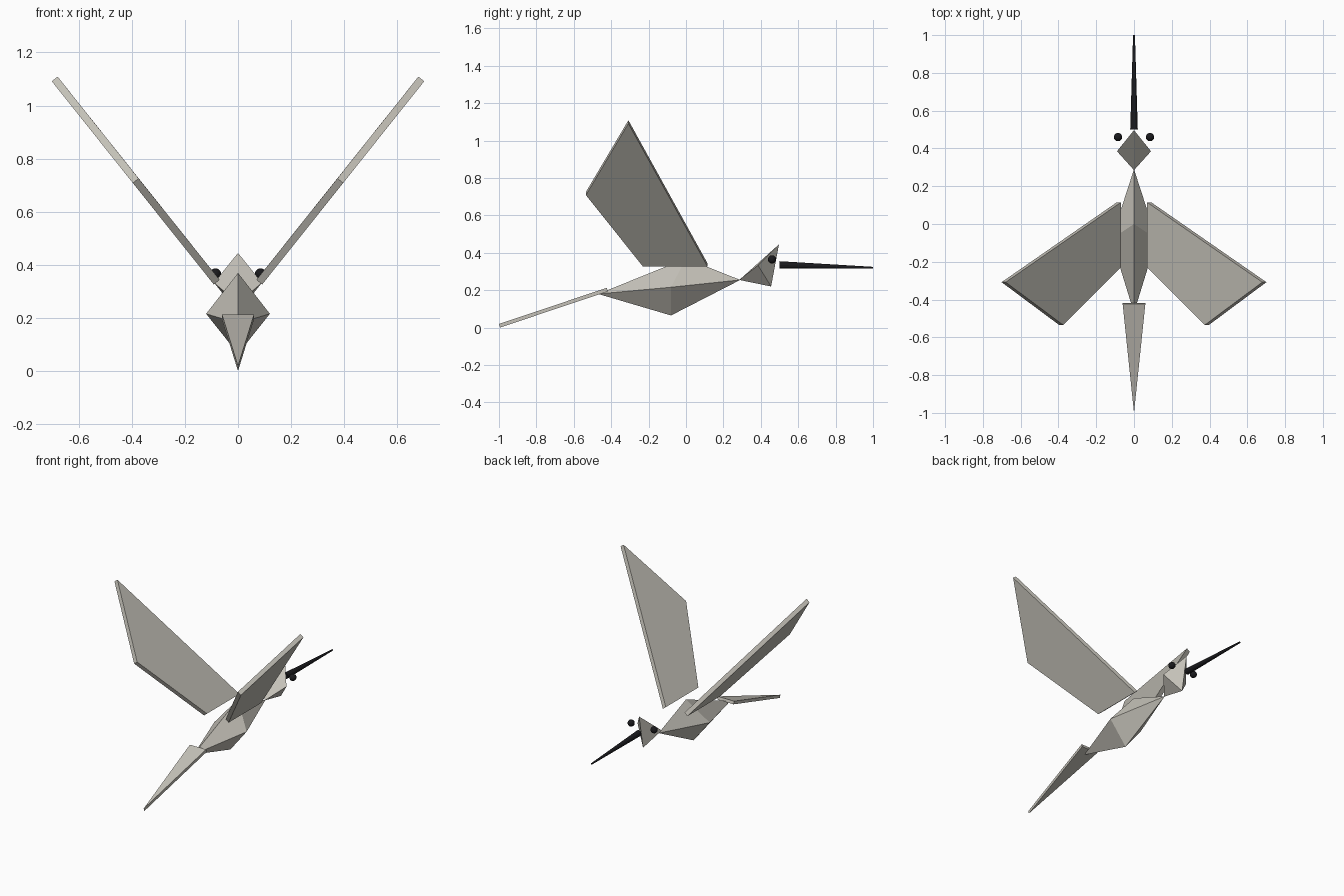
import bpy, bmesh, math
from mathutils import Vector

if "Cube" in bpy.data.objects:
    bpy.data.objects.remove(bpy.data.objects["Cube"])


def material(name, rgb):
    m = bpy.data.materials.new(name)
    m.diffuse_color = (*rgb, 1.0)
    m.use_nodes = True
    m.node_tree.nodes["Principled BSDF"].inputs["Base Color"].default_value = m.diffuse_color
    return m


PAPER = material("warm grey paper", (0.56, 0.54, 0.485))
BLACK = material("black", (0.01, 0.01, 0.012))


def finish(bm, name, mat):
    bmesh.ops.recalc_face_normals(bm, faces=bm.faces)
    mesh = bpy.data.meshes.new(name)
    bm.to_mesh(mesh)
    bm.free()
    mesh.materials.append(mat)
    ob = bpy.data.objects.new(name, mesh)
    bpy.context.collection.objects.link(ob)
    return ob


def faceted(name, points):
    """Folded solid: convex hull of a few corner points, flat faces merged."""
    bm = bmesh.new()
    for p in points:
        bm.verts.new(p)
    bmesh.ops.convex_hull(bm, input=bm.verts)
    bmesh.ops.dissolve_limit(bm, angle_limit=math.radians(0.5),
                             verts=bm.verts, edges=bm.edges)
    return finish(bm, name, PAPER)


def plate(name, outline, thickness):
    """Flat convex sheet with thickness centred on the outline."""
    pts = [Vector(p) for p in outline]
    n = (pts[1] - pts[0]).cross(pts[2] - pts[0]).normalized() * thickness / 2
    return faceted(name, [p + n for p in pts] + [p - n for p in pts])


# Body: stretched octahedron
faceted("body", [(0, 0.29, 0.255), (0, -0.47, 0.18), (0.12, -0.08, 0.216),
                 (-0.12, -0.08, 0.216), (0, 0, 0.37), (0, -0.08, 0.065)])

# Head: wedge with a pointed crest
faceted("head", [(0, 0.285, 0.255), (0, 0.497, 0.445), (0, 0.455, 0.22),
                 (0.09, 0.385, 0.333), (-0.09, 0.385, 0.333)])

# Tail: thin triangular sheet
plate("tail", [(-0.06, -0.421, 0.203), (0.06, -0.421, 0.203),
               (0, -0.997, 0.01)], 0.02)

# Beak: long tapering cone
start, end = Vector((0, 0.5, 0.335)), Vector((0, 1.0, 0.32))
bm = bmesh.new()
bmesh.ops.create_cone(bm, cap_ends=True, segments=12, radius1=0.02,
                      radius2=0.005, depth=(end - start).length)
beak = finish(bm, "beak", BLACK)
beak.location = (start + end) / 2
beak.rotation_euler = (end - start).to_track_quat('Z', 'Y').to_euler()

for side, s in (("right", 1), ("left", -1)):
    # Raised wings
    plate(side + "_wing", [(s * 0.08, 0.115, 0.335), (s * 0.69, -0.308, 1.1),
                           (s * 0.385, -0.535, 0.717),
                           (s * 0.08, -0.23, 0.335)], 0.028)
    # Eyes
    bm = bmesh.new()
    bmesh.ops.create_uvsphere(bm, u_segments=16, v_segments=10, radius=0.022)
    for f in bm.faces:
        f.smooth = True
    eye = finish(bm, side + "_eye", BLACK)
    eye.location = (s * 0.085, 0.46, 0.365)
